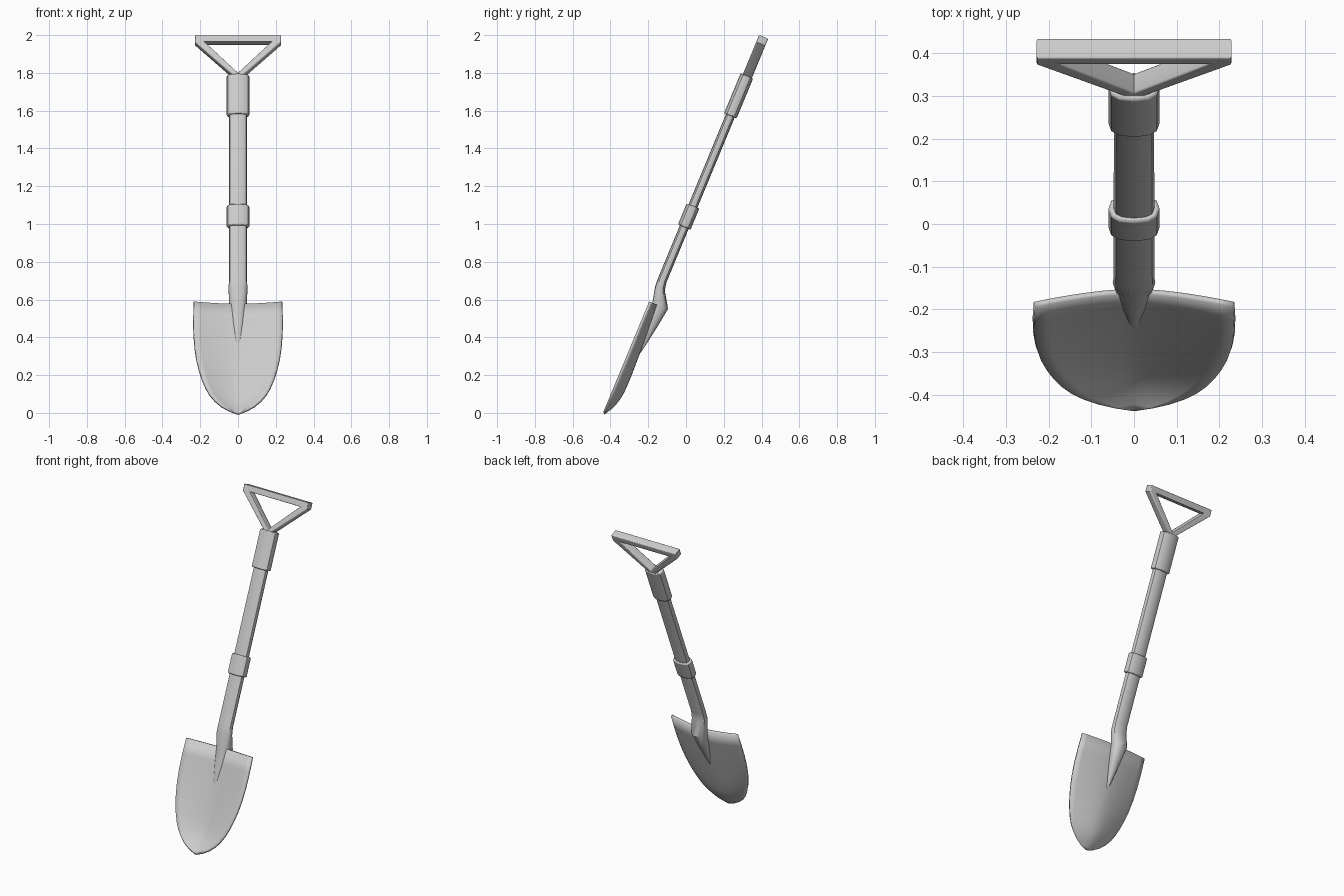
import bpy, math
from mathutils import Matrix

if "Cube" in bpy.data.objects:
    bpy.data.objects.remove(bpy.data.objects["Cube"])

TILT = Matrix.Rotation(math.radians(-22.5), 4, 'X')   # whole tool leans back
AXIS = -0.385                                         # shaft offset in the tilted frame


def finish(ob, angle=35):
    bpy.ops.object.select_all(action='DESELECT')
    bpy.context.view_layer.objects.active = ob
    ob.select_set(True)
    bpy.ops.object.shade_smooth_by_angle(angle=math.radians(angle))


def mesh_object(name, verts, faces):
    me = bpy.data.meshes.new(name)
    me.from_pydata(verts, [], faces)
    ob = bpy.data.objects.new(name, me)
    bpy.context.collection.objects.link(ob)
    ob.matrix_world = TILT
    return ob


def squircle(a, power):
    c, s = math.cos(a), math.sin(a)
    return math.copysign(abs(c) ** power, c), math.copysign(abs(s) ** power, s)


def loft(name, rings, sides=12, power=0.8, bevel=0):
    """Skin rings of (height, depth offset, half width, half depth)."""
    verts, faces = [], []
    for w, v, rx, rv in rings:
        for i in range(sides):
            x, y = squircle(2 * math.pi * i / sides, power)
            verts.append((x * rx, v + y * rv, w))
    for r in range(len(rings) - 1):
        for i in range(sides):
            j = (i + 1) % sides
            a, b = r * sides, (r + 1) * sides
            faces.append((a + i, a + j, b + j, b + i))
    faces.append(tuple(reversed(range(sides))))
    faces.append(tuple(range((len(rings) - 1) * sides, len(rings) * sides)))
    ob = mesh_object(name, verts, faces)
    if bevel:
        m = ob.modifiers.new("Bevel", 'BEVEL')
        m.width, m.segments = bevel, 2
        m.limit_method, m.angle_limit = 'ANGLE', math.radians(50)
    finish(ob, 40)
    return ob


# Shaft with cranked socket tapering to a point on the blade
loft("shaft", [(0.20, -0.350, 0.003, 0.006),
               (0.27, -0.348, 0.017, 0.018),
               (0.36, -0.346, 0.032, 0.031),
               (0.472, -0.343, 0.047, 0.045),
               (0.555, -0.379, 0.050, 0.028),
               (0.60, AXIS, 0.048, 0.025),
               (1.75, AXIS, 0.047, 0.025)])

# Collars
for name, lo, hi in (("middle_collar", 0.905, 1.026), ("upper_collar", 1.543, 1.772)):
    loft(name, [(lo, AXIS, 0.060, 0.036), (hi, AXIS, 0.060, 0.036)], bevel=0.006)

# Triangular grip: outline with a hole, extruded and rounded
cu = bpy.data.curves.new("grip", 'CURVE')
cu.dimensions, cu.fill_mode = '2D', 'BOTH'
outer = [(-0.228, 1.957), (-0.228, 1.997), (0.228, 1.997), (0.228, 1.957),
         (0.024, 1.765), (-0.024, 1.765)]
inner = [(-0.178, 1.960), (0.178, 1.960), (0, 1.782)]
for pts in (outer, inner):
    sp = cu.splines.new('POLY')
    sp.points.add(len(pts) - 1)
    for p, (x, y) in zip(sp.points, pts):
        p.co = (x, y, 0, 1)
    sp.use_cyclic_u = True
cu.extrude, cu.bevel_depth, cu.offset, cu.bevel_resolution = 0.020, 0.006, -0.006, 2
grip = bpy.data.objects.new("grip", cu)
bpy.context.collection.objects.link(grip)
grip.matrix_world = (TILT @ Matrix.Translation((0, -0.382, 0))
                     @ Matrix.Rotation(math.pi / 2, 4, 'X'))
bpy.context.view_layer.objects.active = grip
grip.select_set(True)
bpy.ops.object.convert(target='MESH')
finish(bpy.context.object)

# Dished blade: rows of (height, half width, dish depth)
rows = [(0.470, 0.232, 0.033), (0.38, 0.234, 0.038), (0.29, 0.233, 0.043),
        (0.21, 0.227, 0.046), (0.14, 0.217, 0.048), (0.08, 0.203, 0.050),
        (0.03, 0.188, 0.050), (-0.02, 0.168, 0.049), (-0.06, 0.146, 0.044),
        (-0.095, 0.118, 0.035), (-0.125, 0.084, 0.022), (-0.148, 0.045, 0.009),
        (-0.165, 0.003, 0.0)]
COLS = 14
verts, faces = [], []
for w, hw, dip in rows:
    for c in range(COLS + 1):
        u = 2 * c / COLS - 1
        verts.append((u * hw, -0.406 + dip * (1 - abs(u) ** 1.6), w))
n = COLS + 1
for r in range(len(rows) - 1):
    for c in range(COLS):
        a = r * n + c
        faces.append((a, a + n, a + n + 1, a + 1))
blade = mesh_object("blade", verts, faces)
m = blade.modifiers.new("Thickness", 'SOLIDIFY')
m.thickness, m.offset = 0.014, -1
finish(blade)
